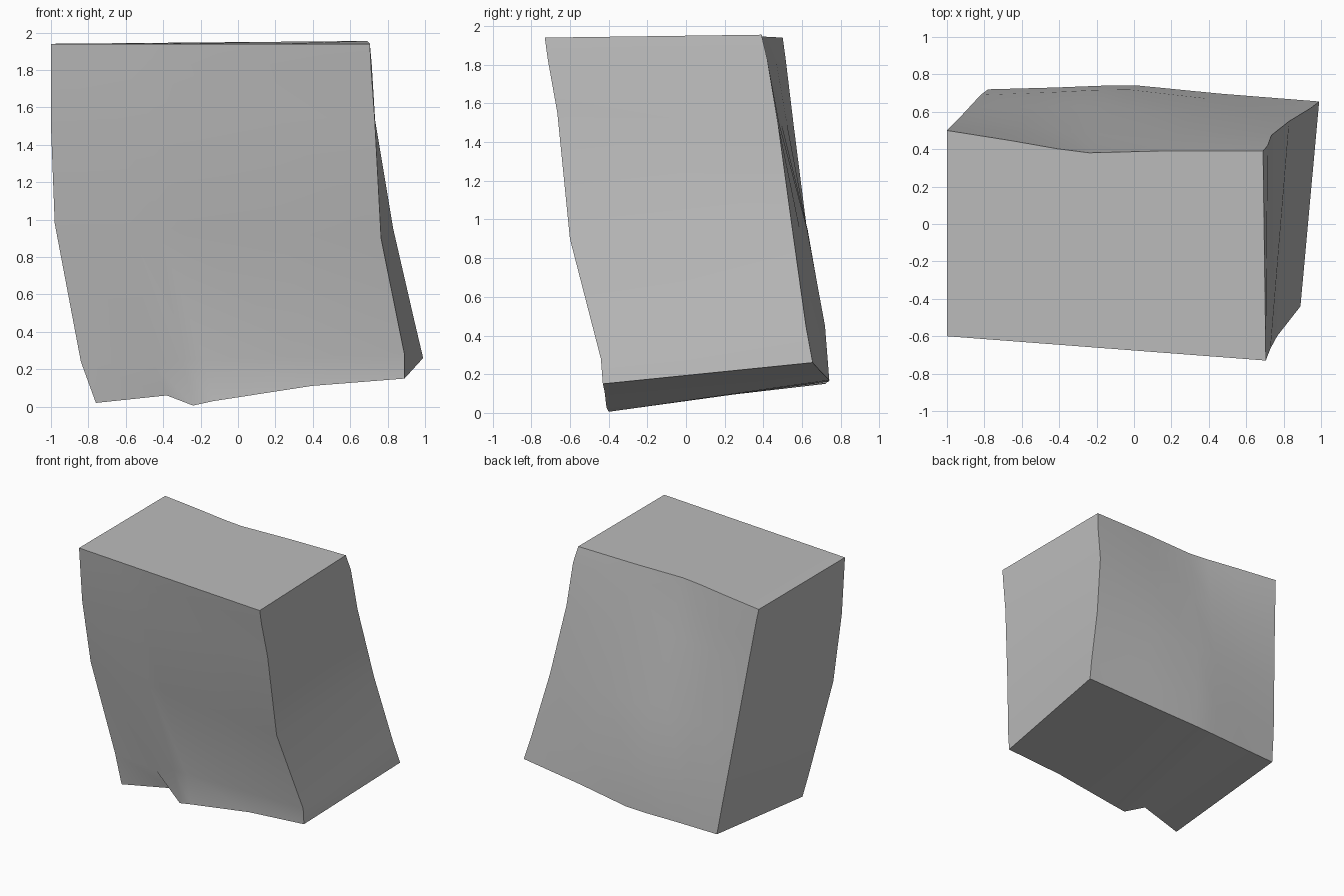
import bpy, bmesh, math
from mathutils import Vector

cube = bpy.data.objects.get("Cube")
if cube:
    bpy.data.objects.remove(cube, do_unlink=True)

# Corner edges of the leaning block, from top to bottom
front_low_x = [(-1, -.6, 1.94), (-1, -.59, 1.83), (-1, -.56, 1.5),
               (-.98, -.48, .98), (-.84, -.37, .24), (-.76, -.4, .02)]
front_high_x = [(.705, -.73, 1.94), (.71, -.715, 1.83), (.73, -.665, 1.55),
                (.765, -.6, .9), (.89, -.44, .28), (.89, -.43, .15)]
back_high_x = [(.69, .39, 1.955), (.715, .42, 1.83), (.735, .475, 1.5),
               (.83, .55, .95), (.945, .62, .45), (.99, .655, .26)]
back_low_x = [(-1, .5, 1.94), (-.985, .515, 1.83), (-.945, .555, 1.5),
              (-.88, .625, .95), (-.82, .69, .45), (-.78, .72, .15)]

# Column positions across the front and back, and the bend of the back
front_cols = [0, .23, .315, .38, .7, 1]
back_cols = [0, .2, .35, .45, .7, 1]
bend_shape = [0, .45, .85, 1, .45, 0]
bend_depth = [-.07, -.07, -.04, .035, .06, .05]
last = len(front_low_x) - 1

# Chipped dent along the lower front edge: (row, column) -> offset
dent = {(last - 1, 1): (0, -.025, -.03), (last, 1): (0, .085, .01),
        (last, 2): (0, .01, -.055), (last, 3): (0, 0, -.04)}


def across(a, b, t):
    return Vector(a).lerp(Vector(b), t)


bm = bmesh.new()
rows = []
for r in range(last + 1):
    front = [across(front_low_x[r], front_high_x[r], t) + Vector(dent.get((r, c), (0, 0, 0)))
             for c, t in enumerate(front_cols)]
    back = []
    for t, w in zip(back_cols, bend_shape):
        p = across(back_low_x[r], back_high_x[r], t)
        p.y += bend_depth[r] * w
        if r == last:
            p.z -= .03 * w
        back.append(p)
    rows.append([bm.verts.new(p) for p in front + back[::-1]])

# Walls
count = len(rows[0])
for upper, lower in zip(rows, rows[1:]):
    for i in range(count):
        j = (i + 1) % count
        bm.faces.new((upper[i], lower[i], lower[j], upper[j]))

# Top and underside
for ring in (rows[0], rows[-1]):
    for i in range(count // 2 - 1):
        bm.faces.new((ring[i], ring[i + 1], ring[-2 - i], ring[-1 - i]))
bmesh.ops.recalc_face_normals(bm, faces=bm.faces)

mesh = bpy.data.meshes.new("leaning_block")
bm.to_mesh(mesh)
bm.free()
block = bpy.data.objects.new("leaning_block", mesh)
bpy.context.collection.objects.link(block)

# Plain grey surface
grey = bpy.data.materials.new("plain_grey")
grey.use_nodes = True
color = (.5, .5, .5, 1)
grey.diffuse_color = color
grey.node_tree.nodes["Principled BSDF"].inputs["Base Color"].default_value = color
mesh.materials.append(grey)

# Smooth faces with crisp corner edges
bpy.ops.object.select_all(action='DESELECT')
block.select_set(True)
bpy.context.view_layer.objects.active = block
bpy.ops.object.shade_smooth_by_angle(angle=math.radians(35))
